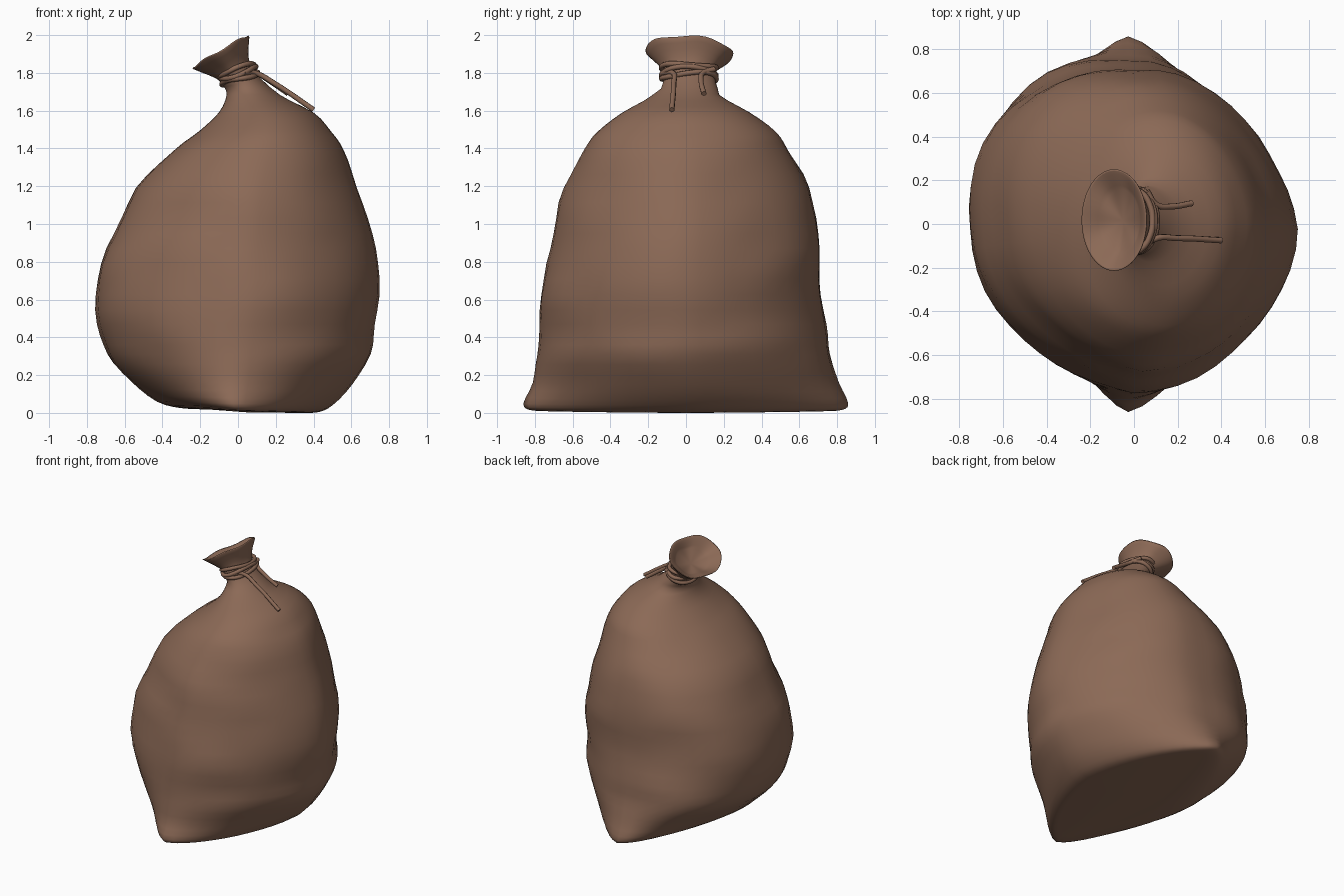
import bpy, bmesh, math
from mathutils import Vector, noise

if "Cube" in bpy.data.objects:
    bpy.data.objects.remove(bpy.data.objects["Cube"])

cloth = bpy.data.materials.new("brown burlap")
cloth.diffuse_color = (0.26, 0.142, 0.093, 1)
cloth.use_nodes = True
cloth.node_tree.nodes["Principled BSDF"].inputs["Base Color"].default_value = cloth.diffuse_color

# Body sections: x min, x max, half depth, z
BODY = [
    (-0.18, 0.36, 0.73, 0.02),
    (-0.30, 0.43, 0.825, 0.025),
    (-0.43, 0.50, 0.86, 0.06),
    (-0.57, 0.61, 0.81, 0.17),
    (-0.69, 0.70, 0.775, 0.32),
    (-0.735, 0.725, 0.753, 0.48),
    (-0.74, 0.755, 0.728, 0.72),
    (-0.655, 0.70, 0.705, 0.96),
    (-0.53, 0.635, 0.643, 1.2),
    (-0.34, 0.56, 0.54, 1.4),
    (-0.21, 0.50, 0.475, 1.5),
    (-0.10, 0.40, 0.34, 1.6),
    (-0.06, 0.22, 0.175, 1.695),
]
# Neck and mouth sections, last two inside: x min, x max, half depth, z, tilt
NECK = [
    (-0.085, 0.085, 0.135, 1.785, 0.035),
    (-0.12, 0.055, 0.15, 1.845, 0.06),
    (-0.235, 0.06, 0.23, 1.915, 0.085),
    (-0.215, 0.045, 0.21, 1.912, 0.08),
    (-0.145, 0.025, 0.14, 1.88, 0.055),
]
# body is a pointed lens at the floor and round higher up
ROWS = [r + (-0.01 if r[3] < 0.2 else 0, min(1.92, 1.42 + 1.4 * r[3])) for r in BODY]
ROWS += [r + (2.0,) for r in NECK]
NB = len(BODY)
SEG, SUB = 48, 3


def spline(a, b, c, d, t):
    return 0.5 * (2 * b + (c - a) * t + (2 * a - 5 * b + 4 * c - d) * t * t
                  + (3 * b - a - 3 * c + d) * t ** 3)


def ring(row, u):
    x0, x1, hy, z, tilt, n = row
    yc = 0.018 if u > NB - 1 else -0.025 * math.exp(-((z - 0.6) / 0.3) ** 2)
    # the sack bulges to the back left and is flatter on the other diagonal
    lean = max(0, min(1, z / 0.3, (1.65 - z) / 0.5))
    pts = []
    for k in range(SEG):
        ang = 2 * math.pi * k / SEG
        c, s = math.cos(ang), math.sin(ang)
        r = (abs(c) ** n + abs(s) ** n) ** (-1 / n)
        s2 = math.sin(2 * ang)
        r *= 1 + lean * (0.055 * abs(s2) * (s - c) / math.sqrt(2) - 0.035 * s2)
        c, s = c * r, s * r
        p = Vector(((x0 + x1) / 2 + c * (x1 - x0) / 2, yc + s * hy, z + tilt * c))
        # bottom corners sit left of the middle
        p.x -= 0.07 * abs(s) ** 3 * max(0, 1 - z / 0.5)
        if u > NB:
            # drooping, wavy mouth
            p.z += -0.13 * s * max(0, hy - 0.135) + 0.006 * math.sin(5 * ang)
        elif 2 < u < NB - 1:
            # soft folds on the body
            fade = min(1, (u - 2) / 2, (NB - 1 - u) / 2)
            w = noise.noise(Vector((p.x * 1.8, p.y * 1.8, p.z * 4.5)))
            w += 0.5 * noise.noise(Vector((p.x * 4 + 7, p.y * 4, p.z * 7)))
            p += Vector((c, s, 0)) * 0.016 * w * fade
        pts.append(p)
    return pts


def make_sack():
    bm = bmesh.new()
    loops = []
    last = len(ROWS) - 1
    for i in range(last):
        q = [ROWS[max(0, min(last, i + d))] for d in (-1, 0, 1, 2)]
        for j in range(SUB):
            t = j / SUB
            row = [spline(*v, t) for v in zip(*q)]
            loops.append([bm.verts.new(p) for p in ring(row, i + t)])
    loops.append([bm.verts.new(p) for p in ring(ROWS[last], last)])
    for a, b in zip(loops, loops[1:]):
        for k in range(SEG):
            m = (k + 1) % SEG
            bm.faces.new((a[k], a[m], b[m], b[k]))
    # underside and throat caps
    for lp, centre in ((loops[0], (0.06, 0, 0.012)), (loops[-1], (-0.05, 0.015, 1.855))):
        c = bm.verts.new(centre)
        for k in range(SEG):
            bm.faces.new((c, lp[k], lp[(k + 1) % SEG]))
    bmesh.ops.recalc_face_normals(bm, faces=bm.faces)
    low = min(v.co.z for v in bm.verts)
    for v in bm.verts:
        v.co.z -= low
    me = bpy.data.meshes.new("sack")
    bm.to_mesh(me)
    bm.free()
    me.materials.append(cloth)
    me.shade_smooth()
    bpy.context.collection.objects.link(bpy.data.objects.new("sack", me))


def cord(name, pts, closed=False):
    cu = bpy.data.curves.new(name, 'CURVE')
    cu.dimensions = '3D'
    cu.bevel_depth = 0.014
    cu.bevel_resolution = 2
    cu.resolution_u = 6
    cu.use_fill_caps = True
    sp = cu.splines.new('BEZIER')
    sp.bezier_points.add(len(pts) - 1)
    for b, p in zip(sp.bezier_points, pts):
        b.co = p
        b.handle_left_type = b.handle_right_type = 'AUTO'
    sp.use_cyclic_u = closed
    cu.materials.append(cloth)
    bpy.context.collection.objects.link(bpy.data.objects.new(name, cu))


make_sack()

# cord wound around the neck
for i in range(3):
    loop = []
    for k in range(12):
        a = 2 * math.pi * k / 12
        loop.append((0.01 - 0.01 * i + 0.095 * math.cos(a), 0.015 + 0.145 * math.sin(a),
                     1.77 + 0.025 * i + 0.03 * math.cos(a) + 0.01 * math.sin(2 * a + 2 * i)))
    cord("neck_cord_%d" % (i + 1), loop, True)

# loose cord ends lying on the shoulder
cord("cord_end_long", [(0.03, -0.125, 1.8), (0.09, -0.07, 1.8),
                       (0.2, -0.065, 1.74), (0.4, -0.075, 1.605)])
cord("cord_end_short", [(0.06, 0.15, 1.82), (0.1, 0.09, 1.8),
                        (0.17, 0.08, 1.755), (0.265, 0.095, 1.69)])
